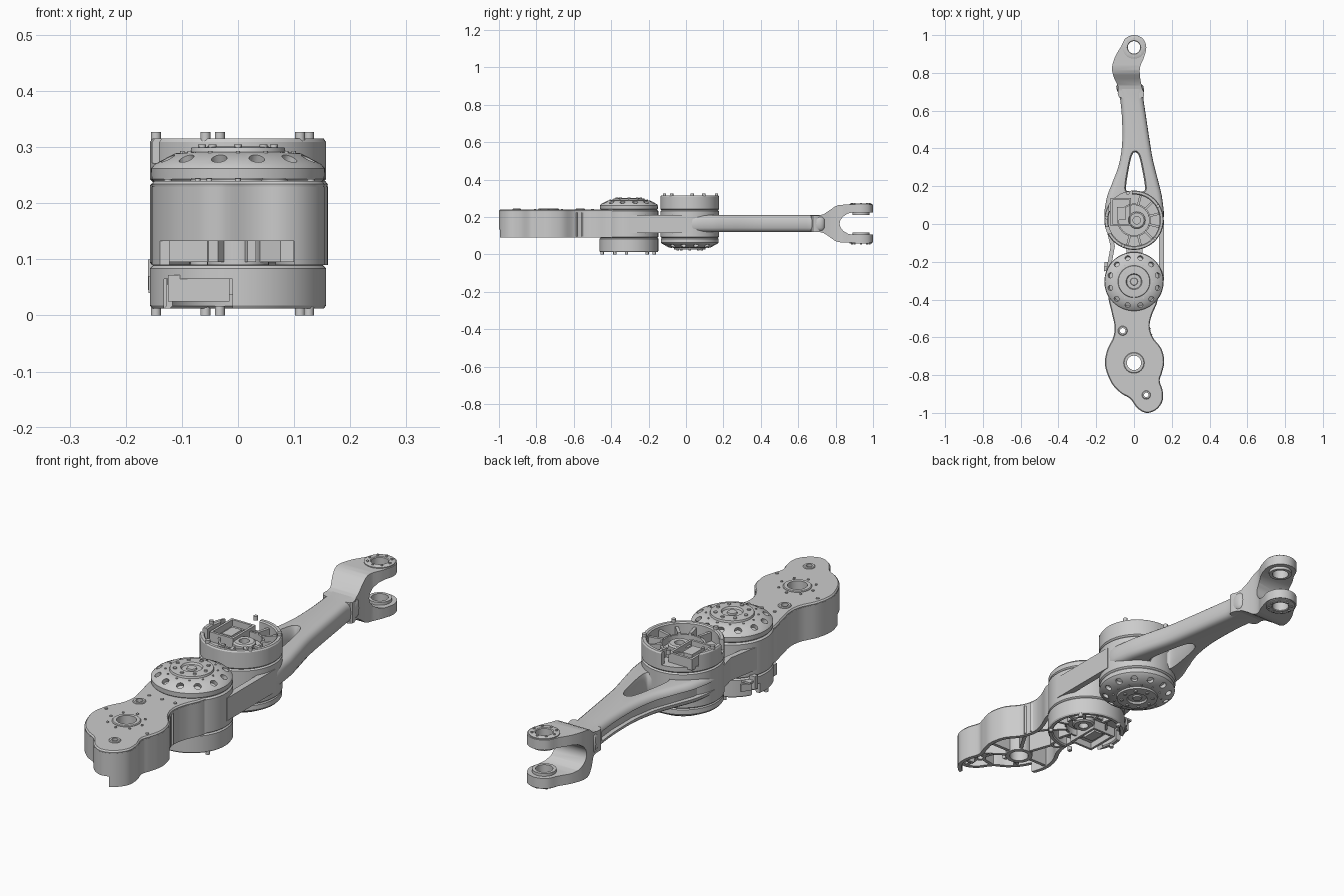
import bpy, bmesh, math
from mathutils import Matrix, Vector

if "Cube" in bpy.data.objects:
    bpy.data.objects.remove(bpy.data.objects["Cube"])

MID = 0.165      # mid height of the beam
SUM = 0.327      # flipped parts use z -> SUM - z


def finish(name, bm, mat=None):
    bmesh.ops.recalc_face_normals(bm, faces=bm.faces)
    me = bpy.data.meshes.new(name)
    bm.to_mesh(me)
    bm.free()
    if mat:
        me.transform(mat)
    ob = bpy.data.objects.new(name, me)
    bpy.context.collection.objects.link(ob)
    return ob


def loft(name, rings, close=False, mat=None):
    """Bridge equal-length rings; cap the ends, or join last ring to first."""
    bm = bmesh.new()
    rs = [[bm.verts.new(p) for p in r] for r in rings]
    n = len(rs[0])
    for a, b in list(zip(rs, rs[1:])) + ([(rs[-1], rs[0])] if close else []):
        for i in range(n):
            j = (i + 1) % n
            bm.faces.new((a[i], a[j], b[j], b[i]))
    if not close:
        bm.faces.new(rs[0])
        bm.faces.new(rs[-1])
    return finish(name, bm, mat)


def lathe(name, profile, x=0, y=0, close=False, mat=None, n=64):
    ang = [2 * math.pi * i / n for i in range(n)]
    return loft(name, [[(x + r * math.cos(a), y + r * math.sin(a), z) for a in ang]
                       for r, z in profile], close, mat)


def smooth(pts, k=5):
    """Closed Catmull-Rom curve, counter-clockwise."""
    p = [Vector(q) for q in pts]
    n, out = len(p), []
    for i in range(n):
        a, b, c, d = p[i - 1], p[i], p[(i + 1) % n], p[(i + 2) % n]
        for s in range(k):
            t = s / k
            out.append(0.5 * (2 * b + (c - a) * t + (2 * a - 5 * b + 4 * c - d) * t * t
                              + (3 * b - a - 3 * c + d) * t ** 3))
    area = sum(out[i - 1].cross(out[i]) for i in range(len(out)))
    return out if area > 0 else out[::-1]


def layer(pts, z, inset=0):
    ring = []
    for i, p in enumerate(pts):
        t = (pts[(i + 1) % len(pts)] - pts[i - 1]).normalized()
        q = p + Vector((-t.y, t.x)) * inset
        ring.append((q.x, q.y, z))
    return ring


def box(name, x0, x1, y0, y1, z0, z1, mat=None):
    r = [(x0, y0), (x1, y0), (x1, y1), (x0, y1)]
    return loft(name, [[(*p, z) for p in r] for z in (z0, z1)], mat=mat)


def bar(name, a, b, w, z0, z1):
    a, b = Vector(a), Vector(b)
    t = (b - a).normalized() * w / 2
    s = Vector((-t.y, t.x))
    r = [a + s, a - s, b - s, b + s]
    return loft(name, [[(p.x, p.y, z) for p in r] for z in (z0, z1)])


def studs(name, places, r, z0, z1, mat=None, n=12):
    bm = bmesh.new()
    for x, y in places:
        bmesh.ops.create_cone(bm, cap_ends=True, segments=n, radius1=r, radius2=r, depth=z1 - z0,
                              matrix=Matrix.Translation((x, y, (z0 + z1) / 2)))
    return finish(name, bm, mat)


def circle(r, n, x=0, y=0, a0=0):
    return [(x + r * math.cos(a0 + 2 * math.pi * i / n), y + r * math.sin(a0 + 2 * math.pi * i / n))
            for i in range(n)]


def boolean(ob, cutter, op='DIFFERENCE', keep=False):
    m = ob.modifiers.new("cut", 'BOOLEAN')
    m.operation, m.solver, m.object = op, 'EXACT', cutter
    bpy.context.view_layer.objects.active = ob
    bpy.ops.object.modifier_apply(modifier=m.name)
    if not keep:
        bpy.data.objects.remove(cutter)


def place(y, flip):
    if flip:
        return Matrix.Translation((0, y, SUM)) @ Matrix.Rotation(math.pi, 4, 'X')
    return Matrix.Translation((0, y, 0))


# ---- Joints: body, domed cap on one side, open motor housing on the other
def joint(tag, y, cap_up):
    mc, mh = place(y, not cap_up), place(y, cap_up)
    lathe(tag + "_body", [(.15, .088), (.157, .094), (.157, .232), (.15, .238)], y=y)
    cap = lathe(tag + "_cap", [(.148, .236), (.154, .243), (.155, .262), (.148, .27), (.112, .289),
                               (.085, .291), (.083, .299), (.05, .301), (.042, .301), (.038, .293),
                               (.02, .293), (.018, .299), (.006, .299)], mat=mc)
    bm = bmesh.new()
    for i in range(12):
        m = (Matrix.Rotation(math.pi * (i + .5) / 6, 4, 'Z') @ Matrix.Translation((.13, 0, .28))
             @ Matrix.Rotation(math.atan2(.019, .036), 4, 'Y'))
        bmesh.ops.create_cone(bm, cap_ends=True, segments=20, radius1=.014, radius2=.014,
                              depth=.034, matrix=m)
    boolean(cap, finish("cap_pockets", bm, mc))
    studs(tag + "_cap_bolts", circle(.064, 8), .007, .296, .305, mc)
    studs(tag + "_cap_screws", circle(.099, 12), .004, .286, .293, mc)

    cup = lathe(tag + "_housing", [(.15, .236), (.157, .243), (.157, .309), (.153, .315), (.141, .315),
                                   (.136, .31), (.136, .262), (.05, .262)], mat=mh)
    boolean(cup, box("opening", -.132, -.01, .05, .2, .262, .33, mh))
    boolean(cup, box("side_slot", -.2, -.1, -.07, -.035, .272, .33, mh))
    lathe(tag + "_hub", [(.045, .25), (.045, .285), (.038, .29), (.02, .29), (.02, .25)],
          x=.015, close=True, mat=mh, n=32)
    # terminal tray
    tray = box(tag + "_tray", -.125, -.015, -.03, .118, .255, .302, mh)
    boolean(tray, box("tray_pocket", -.115, -.025, -.02, .108, .275, .33, mh))
    box(tag + "_tray_block", -.09, -.045, .0, .07, .27, .293, mh)
    # radial vanes around the hub
    for i in range(7):
        a = math.radians(-105 + 30 * i)
        box(f"{tag}_vane_{i}", .08, .139, -.006, .006, .255, .298,
            mh @ Matrix.Rotation(a, 4, 'Z'))
    lathe(tag + "_vane_ring", [(.088, .255), (.088, .29), (.08, .29), (.08, .255)],
          close=True, mat=mh, n=48)
    studs(tag + "_rim_screws", circle(.147, 5, a0=-.72), .009, .31, SUM, mh)


joint("front_joint", -.305, True)
joint("rear_joint", .02, False)

# ---- Link between the joints
box("link_web", -.04, .045, -.22, -.06, .115, .21)
bar("link_rail_left", (-.142, 0), (-.112, -.12), .022, .115, .21)
bar("link_rail_left_lower", (-.112, -.115), (-.142, -.28), .022, .115, .21)
bar("link_rail_right", (.146, .02), (.146, -.3), .026, .115, .21)

# ---- Cable bracket beside the front joint
box("cable_bracket", -.16, -.135, -.245, -.225, .045, .1)
box("cable_bracket_foot", -.155, -.09, -.24, -.2, .075, .083)
bar("cable_clip", (-.157, -.25), (-.12, -.19), .006, .04, .07)

# ---- Front base: skin, wall, ribs, bosses
base = smooth([(.11, -.3), (.125, -.4), (.095, -.48), (.083, -.54), (.1, -.6), (.145, -.66), (.16, -.73),
               (.147, -.79), (.136, -.83), (.152, -.885), (.15, -.94), (.115, -.985), (.065, -1),
               (.018, -.975), (-.02, -.925), (-.07, -.895), (-.12, -.84), (-.153, -.75),
               (-.143, -.67), (-.11, -.6), (-.103, -.54), (-.12, -.46), (-.135, -.38), (-.11, -.3)])
skin = loft("base_skin", [layer(base, .215, .003), layer(base, .234), layer(base, .24, .005)])
wall = loft("base_wall", [layer(base, .09), layer(base, .23), layer(base, .23, .016),
                          layer(base, .09, .016)], close=True)
HUB, LEFT, TIP = (0, -.735), (-.06, -.565), (.065, -.905)
ends = [(HUB, (.15, -.735)), (HUB, (-.143, -.735)), (HUB, TIP), (HUB, LEFT), (HUB, (.092, -.58)),
        (HUB, (-.09, -.868)), (HUB, (.128, -.83)), (LEFT, (0, -.45)), (LEFT, (-.1, -.565)),
        ((.085, -.56), (0, -.45)), (TIP, (.145, -.91)), (TIP, (.07, -.99)), (TIP, (-.02, -.92))]
ribs = [bar(f"base_rib_{i}", a, b, .014, .095, .225) for i, (a, b) in enumerate(ends)]
low_cut = box("front_relief", -.3, .1, -1.1, -.8, 0, .133)
for ob in [wall] + ribs:
    boolean(ob, low_cut, keep=True)
bpy.data.objects.remove(low_cut)
for nm, (x, y), r0, r1, z0 in (("hub", HUB, .038, .055, .09), ("left", LEFT, .014, .025, .09),
                               ("tip", TIP, .012, .023, .133)):
    for ob in [skin] + ribs:
        boolean(ob, studs("bore", [(x, y)], r0 + .003, 0, .4, n=32))
    lathe(f"base_boss_{nm}", [(r1, z0), (r1, .242), (r1 - .003, .245), (r0, .245), (r0, z0)],
          x, y, close=True, n=32)
studs("base_hub_bolts", circle(.072, 8, *HUB), .005, .235, .244)
studs("base_screws", [(-.125, -.69), (.13, -.785), (-.06, -.5), (0, -.5), (.06, -.5)], .007, .235, .243)

# ---- Long arm beam: rounded section, window and side groove
left = [(-.155, .02), (-.147, .13), (-.115, .22), (-.082, .31), (-.064, .42), (-.064, .55), (-.074, .66)]
beam = smooth([(.04, .74), (.05, .66), (.062, .58), (.08, .46), (.1, .34), (.13, .22), (.15, .13),
               (.155, .02), (.1, -.05), (-.1, -.05)] + left + [(-.088, .74)])
arm = loft("arm_beam", [layer(beam, z, i) for z, i in
                        ((.12, .028), (.123, .016), (.13, .007), (.142, .001), (.165, 0),
                         (.188, .001), (.2, .007), (.207, .016), (.21, .028))])
win = smooth([(-.042, .19), (-.03, .28), (-.012, .36), (.006, .38), (.026, .36), (.045, .28),
              (.058, .19), (.04, .172), (-.025, .172)])
boolean(arm, loft("arm_window", [layer(win, z, i) for z, i in
                                 ((.1, -.012), (.125, -.006), (.14, 0), (.19, 0), (.205, -.006), (.23, -.012))]))
groove = [(x + .02, y) for x, y in left] + [(-.3, .66), (-.3, .02)]
boolean(arm, loft("arm_groove", [[(*p, z) for p in groove] for z in (.145, .185)]))

# ---- Fork: plan outline intersected with a side profile
plan = smooth([(-.074, .67), (-.086, .73), (-.108, .78), (-.116, .83), (-.098, .89), (-.068, .94),
               (-.045, .983), (0, 1), (.045, .983), (.065, .937), (.052, .88), (.032, .83), (.032, .78),
               (.04, .73), (.047, .67)])
fork = loft("fork", [layer(plan, 0), layer(plan, .4)])
half = [(.6, .208), (.71, .209), (.735, .215), (.765, .234), (.795, .256), (.815, .264), (.84, .266),
        (1.02, .266), (1.02, .224), (.89, .224), (.865, .219), (.84, .203), (.825, .183), (.821, MID)]
side = half + [(y, 2 * MID - z) for y, z in half[-2::-1]]
boolean(fork, loft("fork_side", [[(x, y, z) for y, z in side] for x in (-.3, .3)]), 'INTERSECT')
boolean(fork, studs("fork_bore", [(0, .935)], .036, 0, .4, n=40))
for tag, m in (("upper", Matrix.Identity(4)),
               ("lower", Matrix.Translation((0, 0, 2 * MID)) @ Matrix.Diagonal((1, 1, -1, 1)))):
    o = lathe(f"fork_bush_{tag}", [(.046, .212), (.046, .262), (.06, .264), (.06, .27), (.056, .272),
                                   (.036, .272), (.033, .269), (.033, .212)], 0, .935, True, m, 40)
    o.data.flip_normals() if tag == "lower" and o.data.polygons[0].normal.length == 0 else None
    studs(f"fork_bolts_{tag}", circle(.047, 8, 0, .935), .005, .268, .276, m)

# ---- Shading
bpy.ops.object.select_all(action='DESELECT')
for ob in bpy.context.scene.objects:
    bm = bmesh.new()
    bm.from_mesh(ob.data)
    bmesh.ops.recalc_face_normals(bm, faces=bm.faces)
    bm.to_mesh(ob.data)
    bm.free()
    ob.select_set(True)
    bpy.context.view_layer.objects.active = ob
bpy.ops.object.shade_smooth_by_angle(angle=math.radians(32))
